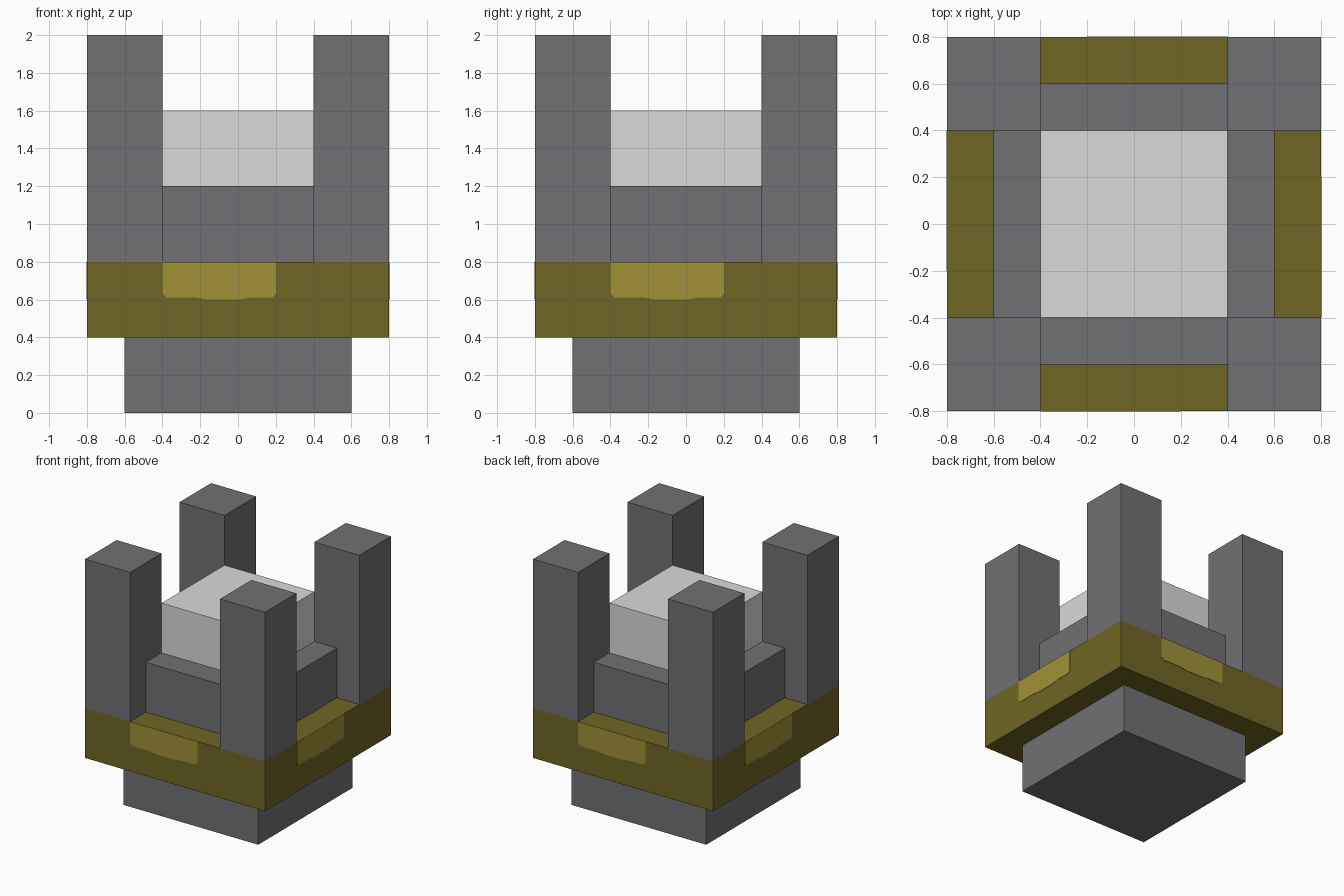
import bpy, bmesh
from math import pi
from mathutils import Matrix, Vector

if "Cube" in bpy.data.objects:
    bpy.data.objects.remove(bpy.data.objects["Cube"], do_unlink=True)


def linear(c):
    c /= 255
    return c / 12.92 if c <= 0.04045 else ((c + 0.055) / 1.055) ** 2.4


def material(name, r, g, b):
    mat = bpy.data.materials.new(name)
    mat.use_nodes = True
    colour = (linear(r), linear(g), linear(b), 1)
    mat.diffuse_color = colour
    mat.node_tree.nodes["Principled BSDF"].inputs["Base Color"].default_value = colour
    return mat


grey = material("stone grey", 113, 113, 116)
olive = material("dark olive", 112, 102, 36)
gold = material("light olive", 160, 145, 55)
white = material("pale grey", 218, 218, 218)


def add_object(name, bm, mat):
    bmesh.ops.recalc_face_normals(bm, faces=bm.faces)
    mesh = bpy.data.meshes.new(name)
    bm.to_mesh(mesh)
    bm.free()
    mesh.materials.append(mat)
    obj = bpy.data.objects.new(name, mesh)
    bpy.context.collection.objects.link(obj)
    return obj


def box(name, width, bottom, top, mat, x=0, y=0):
    bm = bmesh.new()
    place = Matrix.Translation((x, y, (bottom + top) / 2))
    size = Matrix.Diagonal((width, width, top - bottom, 1))
    bmesh.ops.create_cube(bm, size=1, matrix=place @ size)
    return add_object(name, bm, mat)


# Stacked square blocks
box("foot", 1.2, 0, 0.4, grey)
box("platform", 1.6, 0.4, 0.8, olive)
box("core", 1.2, 0.8, 1.2, grey)
box("cap", 0.8, 1.2, 1.6, white)

# Corner posts
for depth, y in (("front", -0.6), ("back", 0.6)):
    for side, x in (("right", -0.6), ("left", 0.6)):
        box(f"{depth}_{side}_post", 0.4, 0.8, 2, grey, x, y)

# Thin painted patch, repeated around the four platform sides
outline = [(-0.4, 0.8), (-0.4, 0.63), (-0.38, 0.61), (-0.22, 0.61), (-0.16, 0.6),
           (0, 0.6), (0.06, 0.61), (0.18, 0.61), (0.2, 0.63), (0.2, 0.8)]
for turn, side in enumerate(("front", "left", "back", "right")):
    bm = bmesh.new()
    face = bm.faces.new([bm.verts.new((x, -0.8, z)) for x, z in outline])
    grown = bmesh.ops.extrude_face_region(bm, geom=[face])["geom"]
    verts = [v for v in grown if isinstance(v, bmesh.types.BMVert)]
    bmesh.ops.translate(bm, verts=verts, vec=Vector((0, -0.003, 0)))
    bm.transform(Matrix.Rotation(turn * pi / 2, 4, "Z"))
    add_object(f"{side}_patch", bm, gold)
